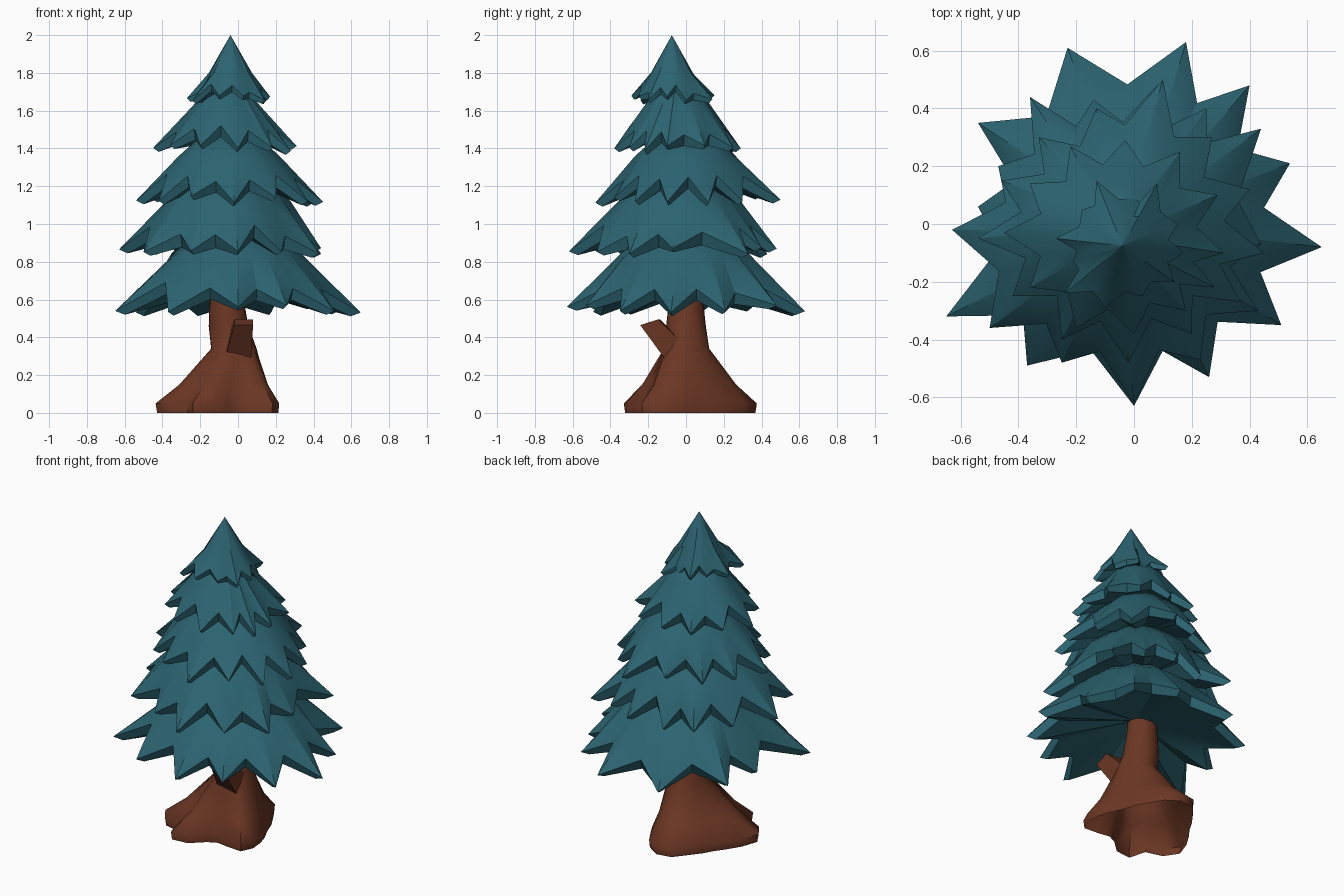
import bpy, bmesh, math, random
from mathutils import Vector

if "Cube" in bpy.data.objects:
    bpy.data.objects.remove(bpy.data.objects["Cube"])

random.seed(4)


def material(name, rgb):
    m = bpy.data.materials.new(name)
    m.diffuse_color = (*rgb, 1)
    m.use_nodes = True
    m.node_tree.nodes["Principled BSDF"].inputs["Base Color"].default_value = m.diffuse_color
    return m


needle = material("needle teal", (0.025, 0.128, 0.165))
bark = material("bark brown", (0.148, 0.038, 0.017))


def loft(name, rings, top, bottom, mat, angle):
    """Skin a stack of equal rings, closing the ends with a fan to a point (or leaving them open)."""
    bm = bmesh.new()
    rows = [[bm.verts.new(p) for p in ring] for ring in rings]
    n = len(rows[0])
    a = bm.verts.new(top)
    b = bm.verts.new(bottom) if bottom else None
    for i in range(n):
        j = (i + 1) % n
        bm.faces.new((a, rows[0][i], rows[0][j]))
        for up, lo in zip(rows, rows[1:]):
            bm.faces.new((up[i], lo[i], lo[j], up[j]))
        if b:
            bm.faces.new((b, rows[-1][j], rows[-1][i]))
    bmesh.ops.recalc_face_normals(bm, faces=bm.faces)
    me = bpy.data.meshes.new(name)
    bm.to_mesh(me)
    bm.free()
    me.materials.append(mat)
    ob = bpy.data.objects.new(name, me)
    bpy.context.collection.objects.link(ob)
    bpy.ops.object.select_all(action='DESELECT')
    ob.select_set(True)
    bpy.context.view_layer.objects.active = ob
    bpy.ops.object.shade_smooth_by_angle(angle=math.radians(angle))
    return ob


def tier(name, centre, apex_z, mid, tips, tip_z, valley_z, ratio, drop):
    """Pointed skirt of branches: cone, jagged rim, thick edge, hollow underside."""
    cx, cy = centre
    pol = sorted((math.atan2(y - cy, x - cx) % math.tau, math.hypot(x - cx, y - cy))
                 for x, y in tips)
    star = []
    for k, (a, r) in enumerate(pol):
        a2, r2 = pol[(k + 1) % len(pol)]
        if a2 < a:
            a2 += math.tau
        star.append((a, r, tip_z + random.uniform(-.02, .02), True))
        star.append(((a + a2) / 2, ratio * (r + r2) / 2,
                     valley_z + random.uniform(-.03, .03), False))

    def at(a, r, z):
        return Vector((cx + r * math.cos(a), cy + r * math.sin(a), z))

    shoulder = [at(a, mid[0] * (1 if t else .95), mid[1]) for a, r, z, t in star]
    rim = [at(a, r, z) for a, r, z, t in star]
    lip = [at(a, r * (.92 if t else .97), z - (.02 if t else drop)) for a, r, z, t in star]
    loft(name, [shoulder, rim, lip], (cx, cy, apex_z), (cx, cy, valley_z + .02), needle, 30)


# Foliage tiers, top to bottom
tier("foliage_top", (-.04, -.075), 2.0, (.115, 1.8),
     [(-.13, .15), (0, .09), (.08, .14), (.15, 0), (.17, -.1), (.14, -.2), (.03, -.25),
      (-.1, -.29), (-.24, -.24), (-.21, -.13), (-.27, -.05), (-.18, .05)],
     1.665, 1.715, .78, .035)
tier("foliage_upper", (-.06, -.045), 1.85, (.175, 1.63),
     [(.31, -.1), (.29, .1), (.16, .25), (-.03, .29), (-.22, .27), (-.36, .14),
      (-.45, -.03), (-.36, -.22), (-.2, -.36), (0, -.38), (.18, -.3), (.28, -.22)],
     1.4, 1.5, .74, .06)
tier("foliage_middle", (-.045, 0), 1.6, (.27, 1.36),
     [(.45, -.1), (.4, .12), (.27, .3), (.1, .5), (-.13, .4), (-.33, .3), (-.46, .15),
      (-.54, -.05), (-.42, -.25), (-.25, -.4), (-.02, -.48), (.2, -.38), (.37, -.27)],
     1.13, 1.25, .74, .06)
tier("foliage_lower", (-.05, -.03), 1.4, (.33, 1.12),
     [(.44, -.07), (.44, .33), (.25, .4), (.08, .48), (-.14, .43), (-.36, .44),
      (-.47, .2), (-.63, -.02), (-.5, -.36), (-.25, -.48), (0, -.62), (.23, -.47), (.43, -.3)],
     .86, .965, .77, .07)
tier("foliage_bottom", (-.01, 0), 1.1, (.34, .85),
     [(.65, -.08), (.54, .21), (.4, .48), (.18, .63), (-.23, .61), (-.54, .35),
      (-.54, .06), (-.65, -.32), (-.37, -.49), (0, -.63), (.26, -.53), (.51, -.35)],
     .55, .66, .74, .06)

# Hollow trunk flaring into four uneven roots: root reach every 15 degrees from +x
reach = [.24, .22, .22, .24, .27, .33, .375, .37, .32, .3, .29, .31,
         .35, .4, .38, .31, .38, .33, .24, .22, .26, .33, .31, .27]
# (height, centre x, trunk radius, share of root reach)
levels = [(.72, -.06, .08, 0), (.6, -.06, .09, 0), (.46, -.05, .105, 0), (.34, -.02, .115, .03),
          (.15, -.04, .12, .57), (.05, -.05, .12, 1), (0, -.05, .12, .97)]
rings = []
for z, cx, r, w in levels:
    ring = []
    for k, far in enumerate(reach):
        a = k * math.tau / len(reach)
        d = r + (far - r) * w
        ring.append((cx + d * math.cos(a), d * math.sin(a), z))
    rings.append(ring)
loft("trunk", rings, (-.06, 0, .74), None, bark, 50)

# Broken branch stub on the front of the trunk, thicker where it joins
stub = []
for c, h in (((.03, -.19, .48), .05), ((0, -.04, .31), .07)):
    c = Vector(c)
    u, v = Vector((1, -.1, 0)).normalized(), Vector((0, .95, .3)).normalized()
    stub.append([c + u * sx * h + v * sy * h for sx, sy in ((-1, -1), (1, -1), (1, 1), (-1, 1))])
loft("branch_stub", stub, (.03, -.19, .48), (0, -.04, .31), bark, 25)
